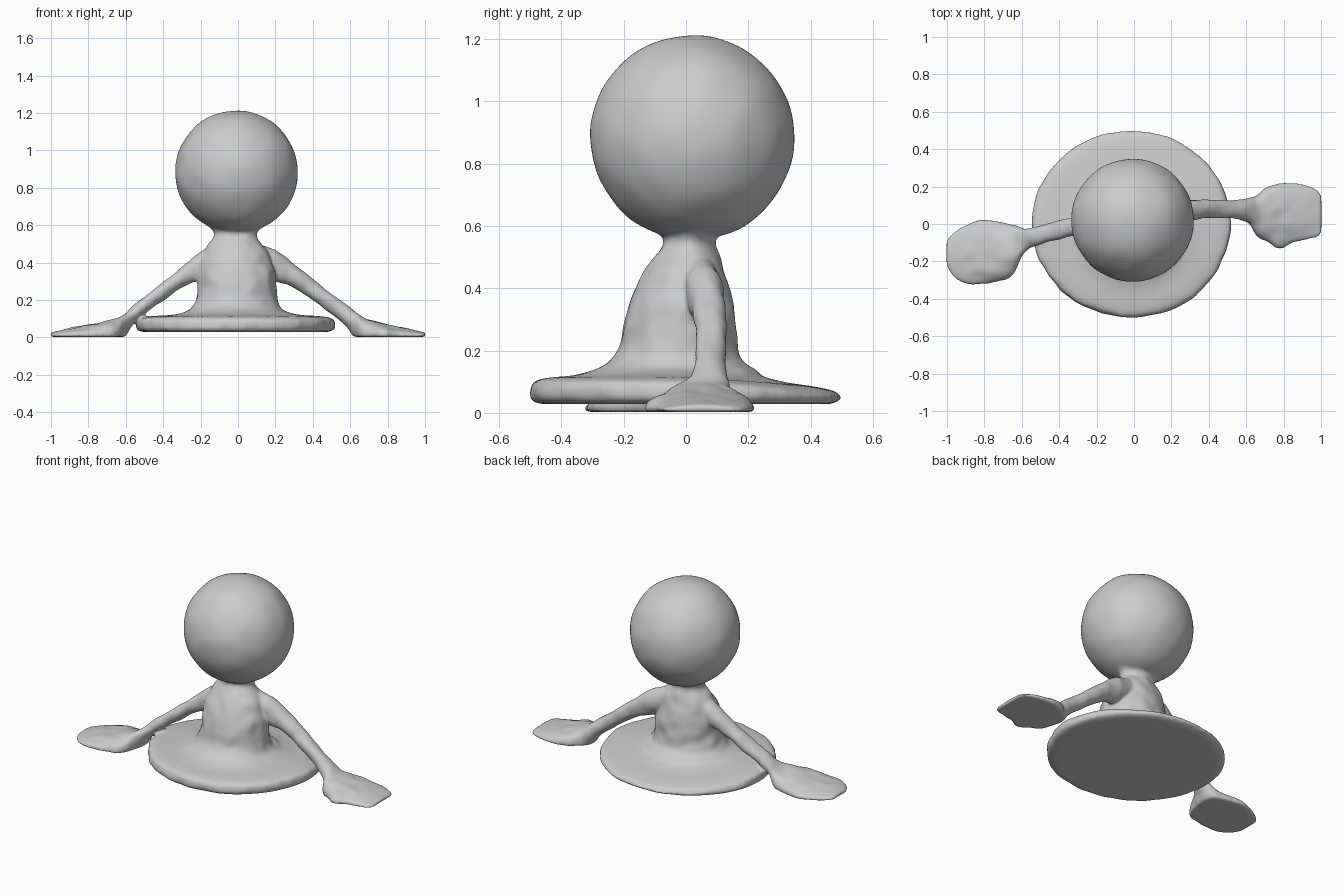
import bpy, bmesh, math
from mathutils import Vector, noise


def spline(rows, steps):
    """Catmull-Rom interpolation through rows of numbers."""
    out = []
    for i in range(len(rows) - 1):
        p0, p1, p2 = rows[max(i - 1, 0)], rows[i], rows[i + 1]
        p3 = rows[min(i + 2, len(rows) - 1)]
        for s in range(steps):
            t = s / steps
            out.append([0.5 * (2 * b + (c - a) * t + (2 * a - 5 * b + 4 * c - d) * t * t
                               + (3 * b - a - 3 * c + d) * t ** 3)
                        for a, b, c, d in zip(p0, p1, p2, p3)])
    return out + [list(rows[-1])]


def loft(name, rows, axis, steps=3, seg=64, adjust=None):
    """Skin through ellipses: (position, centre u, centre v, radius u, radius v)."""
    bm = bmesh.new()
    rings = []
    for pos, cu, cv, ru, rv in spline(rows, steps):
        ring = []
        for k in range(seg):
            a = math.tau * k / seg
            u, v = math.cos(a), math.sin(a)
            p = Vector((pos, cu + ru * u, cv + rv * v))
            w = 0.009 * noise.noise(p * 14) * min(1, rv / 0.06)
            p.y += w * u
            p.z += w * v
            if axis == 'Z':
                p = Vector((p.y, p.z, p.x))
            if adjust:
                adjust(p)
            ring.append(bm.verts.new(p))
        rings.append(ring)
    for a, b in zip(rings, rings[1:]):
        for k in range(seg):
            n = (k + 1) % seg
            bm.faces.new((a[k], a[n], b[n], b[k]))
    bm.faces.new(rings[0])
    bm.faces.new(rings[-1])
    bmesh.ops.recalc_face_normals(bm, faces=bm.faces)
    return finish(bm, name)


def finish(bm, name):
    me = bpy.data.meshes.new(name)
    bm.to_mesh(me)
    bm.free()
    ob = bpy.data.objects.new(name, me)
    bpy.context.collection.objects.link(ob)
    return ob


def on_floor(p):
    p.z = max(p.z, 0.003)


def tilt_rim(p):
    # the skirt thins towards the back
    if 0.04 < p.z < 0.14:
        p.z -= 0.035 * max(0, p.y) / 0.5 * min(1, (p.z - 0.04) / 0.05)


# Skirt disc, torso and neck
body = loft("body", [
    (0.028, -0.015, 0, 0.485, 0.465), (0.04, -0.015, 0, 0.525, 0.495),
    (0.07, -0.015, 0, 0.532, 0.50), (0.10, -0.015, 0, 0.52, 0.485),
    (0.113, -0.015, -0.01, 0.46, 0.43), (0.12, -0.01, -0.02, 0.35, 0.345),
    (0.135, -0.01, -0.03, 0.28, 0.275), (0.16, -0.01, -0.035, 0.24, 0.22),
    (0.21, -0.007, -0.025, 0.217, 0.19), (0.28, -0.005, -0.02, 0.208, 0.182),
    (0.35, -0.01, -0.017, 0.205, 0.168), (0.41, -0.012, -0.012, 0.19, 0.148),
    (0.46, -0.013, -0.005, 0.168, 0.127), (0.50, -0.015, 0.003, 0.142, 0.105),
    (0.54, -0.015, 0.01, 0.115, 0.082), (0.57, -0.013, 0.013, 0.118, 0.09),
    (0.60, -0.012, 0.015, 0.15, 0.135), (0.65, -0.01, 0.02, 0.17, 0.17)],
    'Z', adjust=tilt_rim)

# Round head
bm = bmesh.new()
bmesh.ops.create_icosphere(bm, subdivisions=5, radius=0.328)
for v in bm.verts:
    v.co *= 1 + 0.012 * noise.noise(v.co * 9)
    v.co += Vector((-0.008, 0.02, 0.884))
head = finish(bm, "head")

# Arms ending in flat spread hands
right_arm = loft("right_arm", [
    (0.05, 0.04, 0.44, 0.05, 0.07), (0.20, 0.06, 0.385, 0.06, 0.085),
    (0.30, 0.075, 0.33, 0.052, 0.064), (0.40, 0.08, 0.255, 0.05, 0.056),
    (0.50, 0.078, 0.18, 0.05, 0.054), (0.58, 0.075, 0.115, 0.056, 0.058),
    (0.62, 0.07, 0.07, 0.07, 0.072), (0.66, 0.045, 0.03, 0.115, 0.085),
    (0.71, 0.05, 0.018, 0.148, 0.078), (0.78, 0.045, 0.015, 0.175, 0.06),
    (0.85, 0.06, 0.015, 0.16, 0.045), (0.93, 0.06, 0.013, 0.145, 0.03),
    (0.985, 0.055, 0.012, 0.125, 0.018), (1.003, 0.05, 0.012, 0.10, 0.012)],
    'X', adjust=on_floor)
left_arm = loft("left_arm", [
    (-0.05, 0.015, 0.45, 0.05, 0.07), (-0.20, 0.005, 0.385, 0.058, 0.075),
    (-0.30, -0.01, 0.32, 0.05, 0.056), (-0.40, -0.03, 0.245, 0.05, 0.05),
    (-0.50, -0.06, 0.17, 0.05, 0.048), (-0.57, -0.08, 0.11, 0.056, 0.052),
    (-0.605, -0.10, 0.06, 0.08, 0.066), (-0.64, -0.135, 0.025, 0.125, 0.078),
    (-0.70, -0.15, 0.016, 0.155, 0.072), (-0.80, -0.15, 0.015, 0.172, 0.055),
    (-0.89, -0.16, 0.014, 0.162, 0.038), (-0.96, -0.165, 0.012, 0.125, 0.022),
    (-1.003, -0.155, 0.012, 0.07, 0.012)],
    'X', adjust=on_floor)

# Weld everything into one smooth clay-like figure
bpy.ops.object.select_all(action='DESELECT')
for ob in (body, head, right_arm, left_arm):
    ob.select_set(True)
bpy.context.view_layer.objects.active = body
bpy.ops.object.join()
body.name = "clay_figure"
weld = body.modifiers.new("weld", 'REMESH')
weld.mode = 'VOXEL'
weld.voxel_size = 0.009
weld.use_smooth_shade = True
soften = body.modifiers.new("soften", 'SMOOTH')
soften.factor = 0.5
soften.iterations = 6
